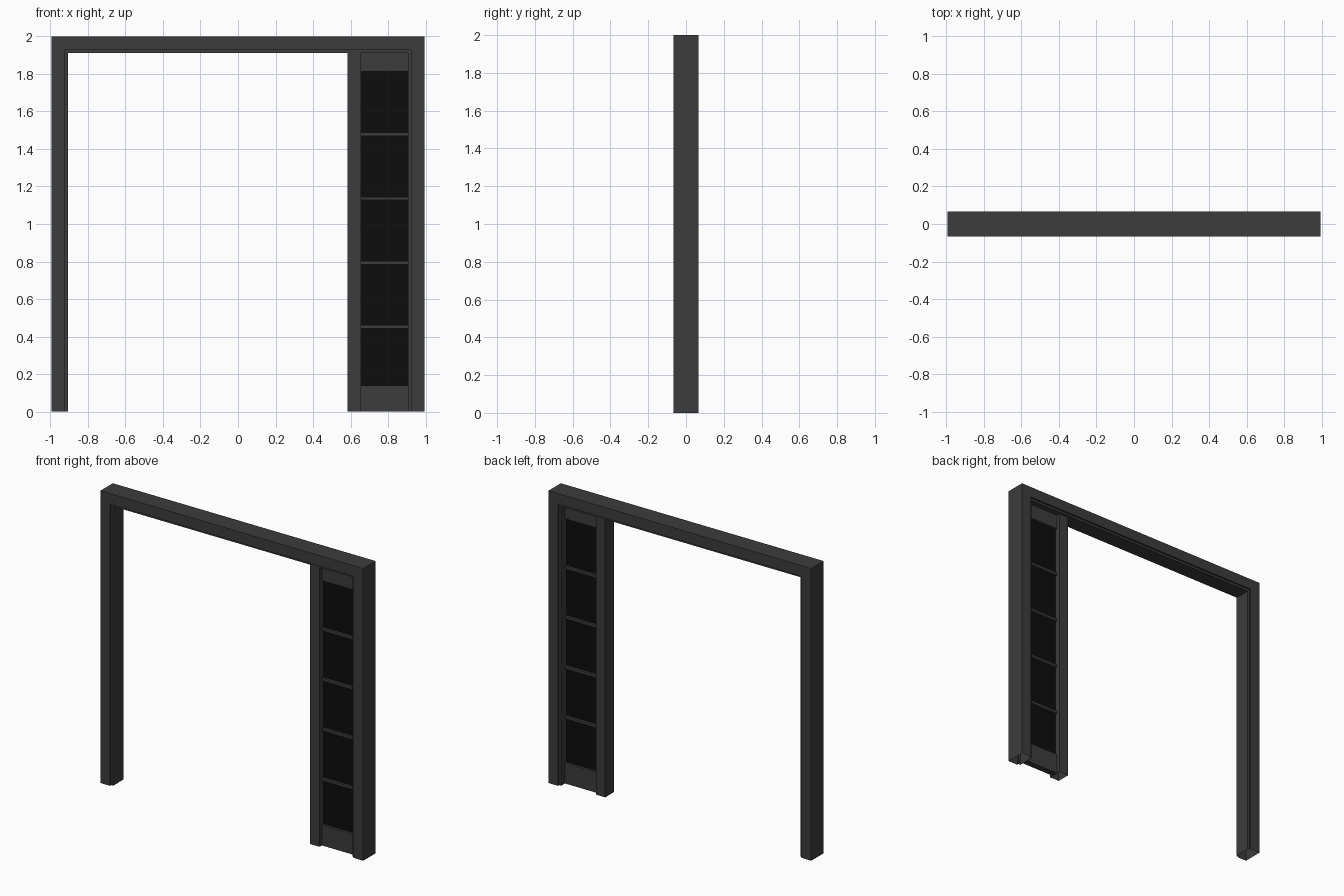
import bpy, bmesh

if "Cube" in bpy.data.objects:
    bpy.data.objects.remove(bpy.data.objects["Cube"])

W, H = 0.995, 2.0      # half width and height of the frame
TRIM, REVEAL = 0.073, 0.088
X0, X1, X2 = 0.585, 0.656, W - REVEAL   # leaf edge, stile inner edge, jamb
TOP = H - REVEAL


def material(name, v):
    m = bpy.data.materials.new(name)
    m.diffuse_color = (v, v, v, 1)
    m.use_nodes = True
    m.node_tree.nodes["Principled BSDF"].inputs["Base Color"].default_value = m.diffuse_color
    return m


dark = material("dark_paint", 0.045)
black = material("black_glass", 0.004)


def finish(name, bm, mat):
    bmesh.ops.recalc_face_normals(bm, faces=bm.faces)
    me = bpy.data.meshes.new(name)
    bm.to_mesh(me)
    bm.free()
    me.materials.append(mat)
    ob = bpy.data.objects.new(name, me)
    bpy.context.collection.objects.link(ob)
    return ob


def box(name, x, y, z, mat, open_bottom=False):
    bm = bmesh.new()
    bmesh.ops.create_cube(bm, size=1)
    for v in bm.verts:
        v.co = [r[0] + (c + 0.5) * (r[1] - r[0]) for r, c in zip((x, y, z), v.co)]
    bmesh.ops.recalc_face_normals(bm, faces=bm.faces)
    if open_bottom:
        bmesh.ops.delete(bm, geom=[f for f in bm.faces if f.normal.z < -0.5],
                         context='FACES_ONLY')
    return finish(name, bm, mat)


# Door frame: stepped profile (inset, y) swept up, across and down, open at the floor
profile = [(0, -0.067), (TRIM, -0.067), (TRIM, -0.055), (REVEAL, -0.055),
           (REVEAL, 0.055), (TRIM, 0.055), (TRIM, 0.067), (0, 0.067)]
path = [(-1, 0), (-1, 1), (1, 1), (1, 0)]
bm = bmesh.new()
rings = [[bm.verts.new((s * (W - d), y, t * (H - d))) for d, y in profile]
         for s, t in path]
for a, b in zip(rings, rings[1:]):
    for i in range(len(profile)):
        j = (i + 1) % len(profile)
        bm.faces.new((a[i], a[j], b[j], b[i]))
finish("door_frame", bm, dark)

# Sliding leaf: stile, rails, glazing bars and glass
RAIL_Y = (-0.030, 0.014)
box("leaf_stile", (X0, X1), (-0.055, 0.038), (0, TOP), dark, True)
box("bottom_rail", (X1, X2), RAIL_Y, (0, 0.14), dark)
box("top_rail", (X1, X2), RAIL_Y, (1.812, TOP), dark)
for i in range(4):
    z = 0.452 + i * 0.342
    box(f"glazing_bar_{i + 1}", (X1, X2), RAIL_Y, (z - 0.009, z + 0.009), dark)
box("glass_pane", (X1, X2), (-0.012, -0.004), (0.14, 1.812), black)
